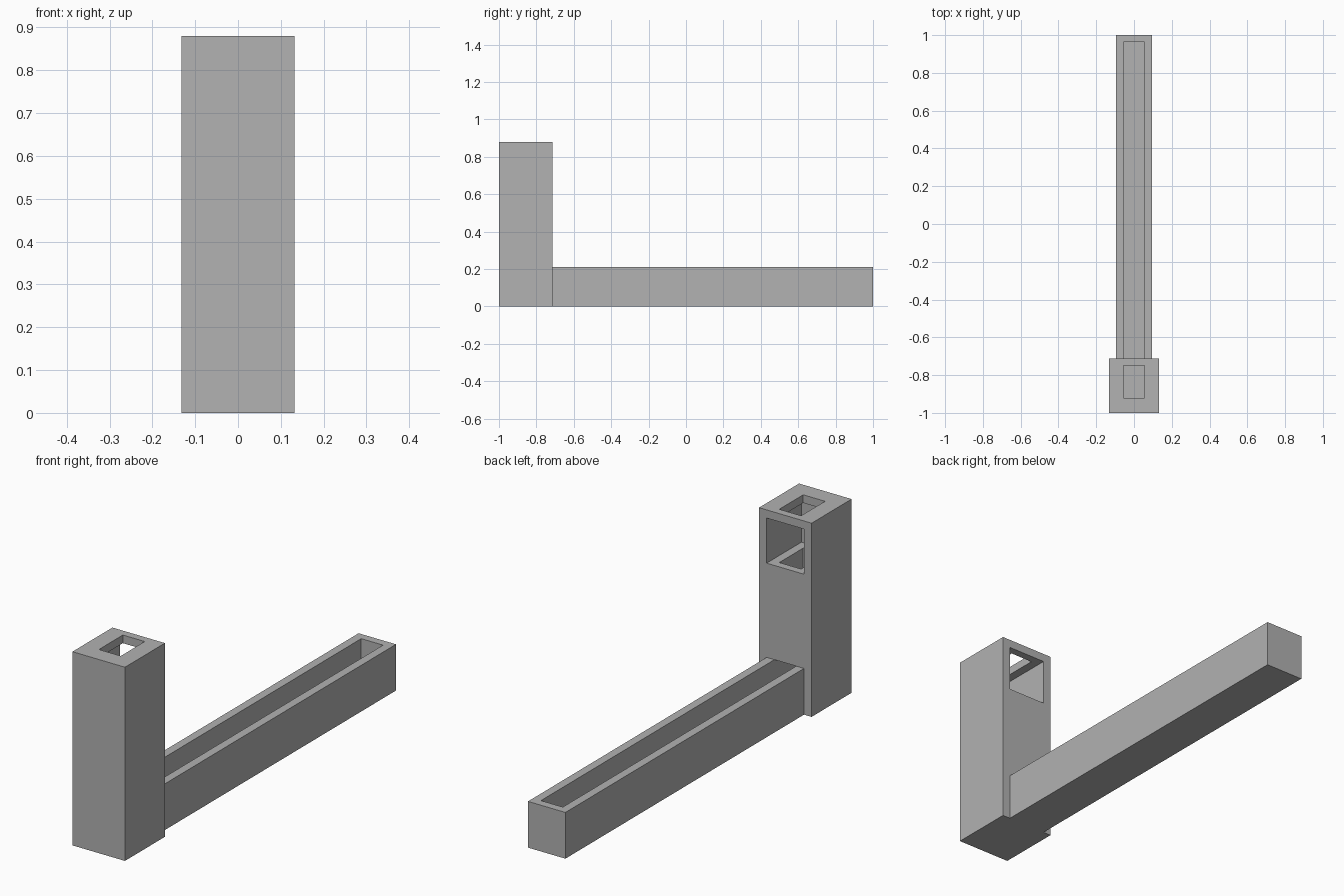
import bpy
import bmesh

if "Cube" in bpy.data.objects:
    bpy.data.objects.remove(bpy.data.objects["Cube"], do_unlink=True)

GREY = (0.445, 0.445, 0.445, 1.0)
grey = bpy.data.materials.new("plain_grey")
grey.use_nodes = True
grey.diffuse_color = GREY
grey.node_tree.nodes["Principled BSDF"].inputs["Base Color"].default_value = GREY

WALL = 0.037      # thickness of the walls and floors
POST_BACK = -0.713
POST_TOP = 0.88
BEAM_TOP = 0.21
BEAM_HALF = 0.094
SLOT_HALF = 0.055


def prism(name, half_width, profile):
    """Extrude a y-z outline symmetrically across x."""
    bm = bmesh.new()
    face = bm.faces.new([bm.verts.new((-half_width, y, z)) for y, z in profile])
    side = bmesh.ops.extrude_face_region(bm, geom=[face])["geom"]
    moved = [v for v in side if isinstance(v, bmesh.types.BMVert)]
    bmesh.ops.translate(bm, verts=moved, vec=(2 * half_width, 0, 0))
    bmesh.ops.recalc_face_normals(bm, faces=bm.faces)
    mesh = bpy.data.meshes.new(name)
    bm.to_mesh(mesh)
    bm.free()
    mesh.materials.append(grey)
    obj = bpy.data.objects.new(name, mesh)
    bpy.context.collection.objects.link(obj)
    return obj


def box(name, half_width, y0, y1, z0, z1):
    return prism(name, half_width, [(y0, z0), (y1, z0), (y1, z1), (y0, z1)])


def cut(target, cutters):
    """Subtract the cutters, bake the result and discard them."""
    for cutter in cutters:
        cutter.hide_render = True
        mod = target.modifiers.new(cutter.name, "BOOLEAN")
        mod.operation = "DIFFERENCE"
        mod.solver = "EXACT"
        mod.object = cutter
    graph = bpy.context.evaluated_depsgraph_get()
    baked = bpy.data.meshes.new_from_object(target.evaluated_get(graph))
    target.modifiers.clear()
    target.data = baked
    for cutter in cutters:
        bpy.data.objects.remove(cutter, do_unlink=True)


# Upright post: vertical shaft turning into the beam channel, plus a rear socket
post = box("post", 0.132, -1.0, POST_BACK, 0.0, POST_TOP)
shaft_front, shaft_back = -0.92, -0.748
shaft = prism("shaft_cutter", SLOT_HALF, [
    (shaft_front, WALL), (-0.6, WALL), (-0.6, BEAM_TOP),
    (shaft_back, BEAM_TOP), (shaft_back, 1.0), (shaft_front, 1.0)])
socket_top = POST_TOP - WALL
socket = box("socket_cutter", BEAM_HALF, -1.0 + WALL, -0.6,
             socket_top - BEAM_TOP + 0.005, socket_top)
cut(post, [shaft, socket])

# Long beam with an open channel along its top
beam = box("beam", BEAM_HALF, POST_BACK, 1.0, 0.0, BEAM_TOP)
channel = box("channel_cutter", SLOT_HALF, -0.8, 1.0 - WALL, WALL, 0.3)
cut(beam, [channel])
